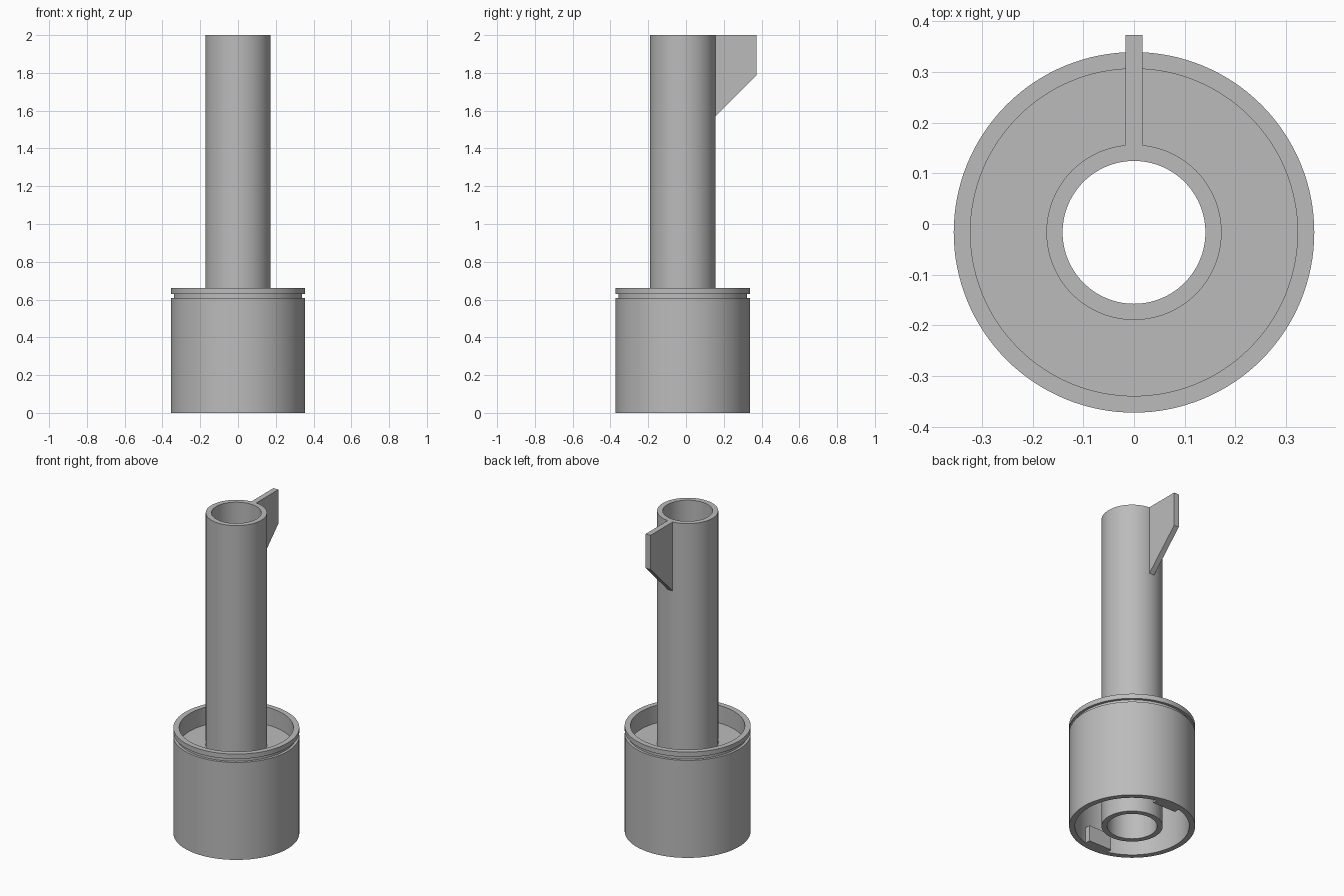
import bpy
import bmesh
import math
from mathutils import Matrix, Vector

CENTRE_Y = -0.0165
SEGMENTS = 128

cube = bpy.data.objects.get("Cube")
if cube:
    bpy.data.objects.remove(cube, do_unlink=True)

grey = bpy.data.materials.new("plain grey")
grey.use_nodes = True
grey.diffuse_color = (0.5, 0.5, 0.5, 1)
grey.node_tree.nodes["Principled BSDF"].inputs["Base Color"].default_value = (0.5, 0.5, 0.5, 1)


def finish(name, bm):
    bmesh.ops.recalc_face_normals(bm, faces=bm.faces)
    mesh = bpy.data.meshes.new(name)
    bm.to_mesh(mesh)
    bm.free()
    mesh.materials.append(grey)
    obj = bpy.data.objects.new(name, mesh)
    obj.location.y = CENTRE_Y
    bpy.context.collection.objects.link(obj)
    return obj


def lathe(name, profile):
    """Revolve a closed (radius, height) outline about the z axis."""
    bm = bmesh.new()
    rings = []
    for i in range(SEGMENTS):
        a = math.tau * i / SEGMENTS
        rings.append([bm.verts.new((r * math.cos(a), r * math.sin(a), z)) for r, z in profile])
    n = len(profile)
    for i, ring in enumerate(rings):
        after = rings[(i + 1) % SEGMENTS]
        for j in range(n):
            k = (j + 1) % n
            bm.faces.new((ring[j], after[j], after[k], ring[k]))
    obj = finish(name, bm)
    bpy.ops.object.select_all(action="DESELECT")
    obj.select_set(True)
    bpy.context.view_layer.objects.active = obj
    bpy.ops.object.shade_smooth_by_angle(angle=math.radians(30))


def plate(name, outline, half_width):
    """Extrude a (y, z) outline along x."""
    bm = bmesh.new()
    face = bm.faces.new([bm.verts.new((-half_width, y, z)) for y, z in outline])
    new = bmesh.ops.extrude_face_region(bm, geom=[face])["geom"]
    bmesh.ops.translate(bm, verts=[v for v in new if isinstance(v, bmesh.types.BMVert)],
                        vec=Vector((2 * half_width, 0, 0)))
    return finish(name, bm)


# Long open tube running the full height
lathe("centre_tube", [(0.141, 0), (0.173, 0), (0.173, 2), (0.141, 2)])

# Wide cup with a rim groove, a recessed floor and an open underside
lathe("base_cup", [
    (0.323, 0), (0.356, 0), (0.356, 0.608), (0.34, 0.608), (0.34, 0.63),
    (0.356, 0.63), (0.356, 0.66), (0.323, 0.66), (0.323, 0.55),
    (0.165, 0.55), (0.165, 0.517), (0.323, 0.517)])

# Fin at the top of the tube
plate("rear_fin", [(0.165, 2), (0.39, 2), (0.39, 1.787), (0.173, 1.57), (0.165, 1.57)], 0.017)

# Locking tabs inside the lower rim
for name, side in (("front_tab", -1), ("rear_tab", 1)):
    plate(name, [(side * y, z) for y, z in ((0.28, 0.0), (0.33, 0.0), (0.33, 0.1), (0.28, 0.1))], 0.08)
